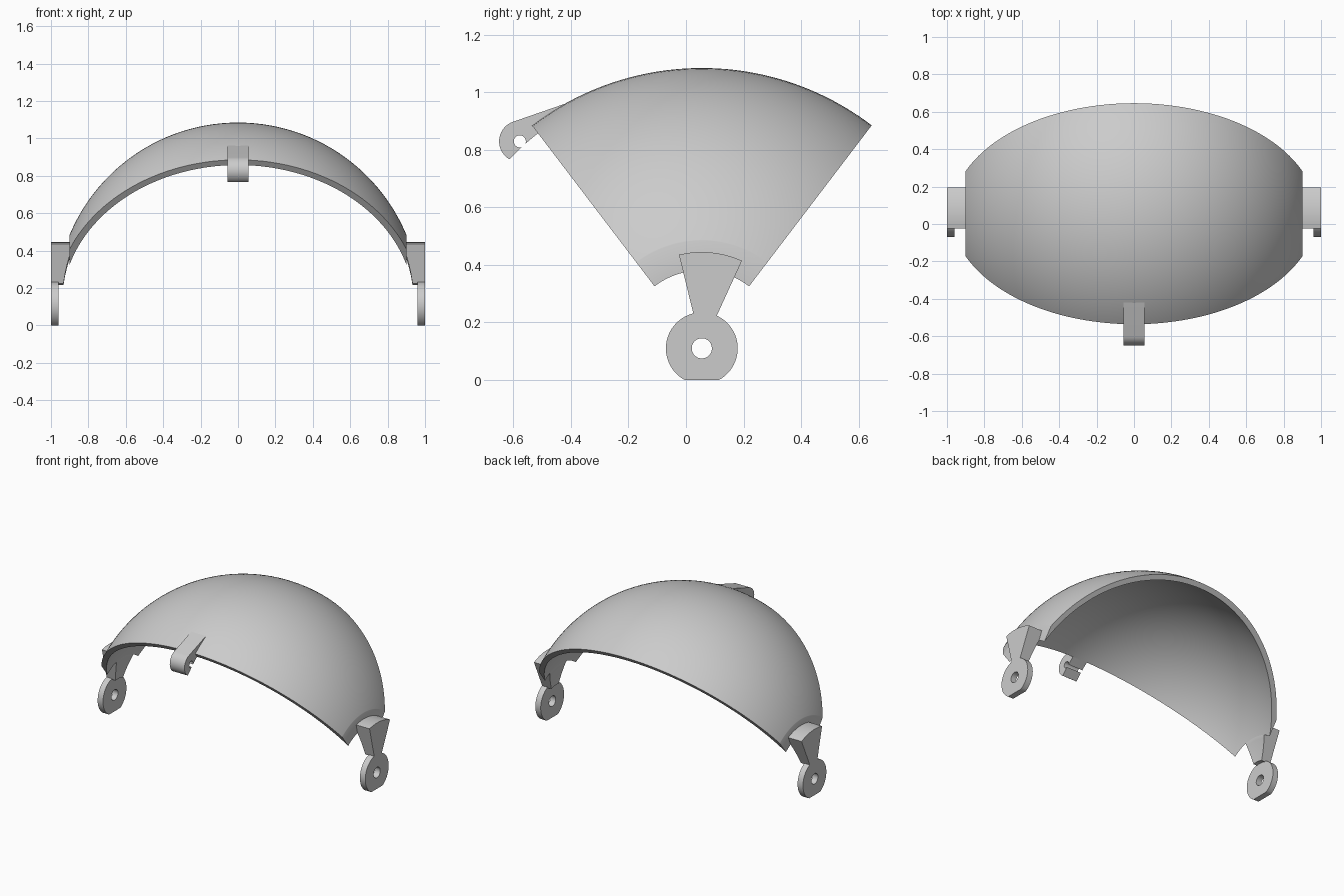
import bpy, bmesh
from math import sin, cos, radians, sqrt, pi

if "Cube" in bpy.data.objects:
    bpy.data.objects.remove(bpy.data.objects["Cube"])

AY, AZ = 0.055, 0.11          # hinge axis, parallel to x
R_OUT, R_IN = 0.975, 0.94     # shell radii
X_FLAT = 0.90                 # flat trimmed sides of the shell

grey = bpy.data.materials.new("plain grey")
grey.diffuse_color = (0.6, 0.6, 0.6, 1)
grey.use_nodes = True
grey.node_tree.nodes["Principled BSDF"].inputs["Base Color"].default_value = grey.diffuse_color


def finish(name, bm):
    bmesh.ops.recalc_face_normals(bm, faces=bm.faces)
    mesh = bpy.data.meshes.new(name)
    bm.to_mesh(mesh)
    bm.free()
    mesh.materials.append(grey)
    ob = bpy.data.objects.new(name, mesh)
    bpy.context.collection.objects.link(ob)
    bpy.ops.object.select_all(action='DESELECT')
    ob.select_set(True)
    bpy.context.view_layer.objects.active = ob
    bpy.ops.object.shade_smooth_by_angle(angle=radians(30))


def loft(bm, rings, closed):
    """Join rings of equal length; cap the ends unless the loop is closed."""
    n, m = len(rings[0]), len(rings)
    for i in range(m if closed else m - 1):
        a, b = rings[i], rings[(i + 1) % m]
        for j in range(n):
            k = (j + 1) % n
            bm.faces.new((a[j], a[k], b[k], b[j]))


def sector(name, profile, a0, a1, steps, cap_strip=False):
    """Turn an (x, r) profile about the hinge axis; angles from vertical."""
    bm = bmesh.new()
    rings = []
    for i in range(steps + 1):
        a = radians(a0 + (a1 - a0) * i / steps)
        rings.append([bm.verts.new((x, AY + r * sin(a), AZ + r * cos(a)))
                      for x, r in profile])
    loft(bm, rings, False)
    for ring in (rings[0], rings[-1]):
        if cap_strip:
            n = len(ring)
            for j in range(n // 2 - 1):
                bm.faces.new((ring[j], ring[j + 1], ring[n - 2 - j], ring[n - 1 - j]))
        else:
            bm.faces.new(ring)
    finish(name, bm)


# Domed shell: spherical band with flat trimmed ends
xs = [X_FLAT * sin(pi / 2 * (i / 32 - 1)) for i in range(65)]
outer = [(x, sqrt(R_OUT ** 2 - x * x)) for x in xs]
inner = [(x, sqrt(R_IN ** 2 - x * x)) for x in reversed(xs)]
sector("shell", outer + inner, -37.3, 37.3, 48, True)

for side, s in (("left", -1), ("right", 1)):
    # Flared hinge arm, its inner face following the inside of the shell
    arm = [(s, 0.118), (s, 0.335), (s * X_FLAT, 0.335)]
    for i in range(9):
        r = 0.271 + (0.118 - 0.271) * i / 8
        arm.append((s * sqrt(R_IN ** 2 - r * r), r))
    sector(side + "_hinge_arm", arm, -13.7, 24.6, 12)

    # Hinge eye: drilled disc with a flat foot
    bm = bmesh.new()
    rings = []
    for i in range(64):
        a = 2 * pi * i / 64
        ring = []
        for x, r in ((0.96, 0.125), (1, 0.125), (1, 0.035), (0.96, 0.035)):
            ring.append(bm.verts.new((s * x, AY + r * cos(a),
                                      max(0, AZ + r * sin(a)))))
        rings.append(ring)
    loft(bm, rings, True)
    finish(side + "_hinge_eye", bm)

# Front latch: rounded hook with an open snap hole
CY, CZ = -0.578, 0.83


def arc(r, a0, a1, n):
    return [(CY + r * cos(radians(a0 + (a1 - a0) * i / n)),
             CZ + r * sin(radians(a0 + (a1 - a0) * i / n))) for i in range(n + 1)]


outline = [(-0.42, 0.961)] + arc(0.072, 108, 240, 20)
outline += arc(0.021, -73, -382, 28)
outline += [(-0.515, 0.858), (-0.42, 0.928)]
bm = bmesh.new()
ends = [[bm.verts.new((x, y, z)) for y, z in outline] for x in (-0.055, 0.055)]
loft(bm, ends, False)
for e in ends:
    bm.faces.new(e)
finish("front_latch", bm)
